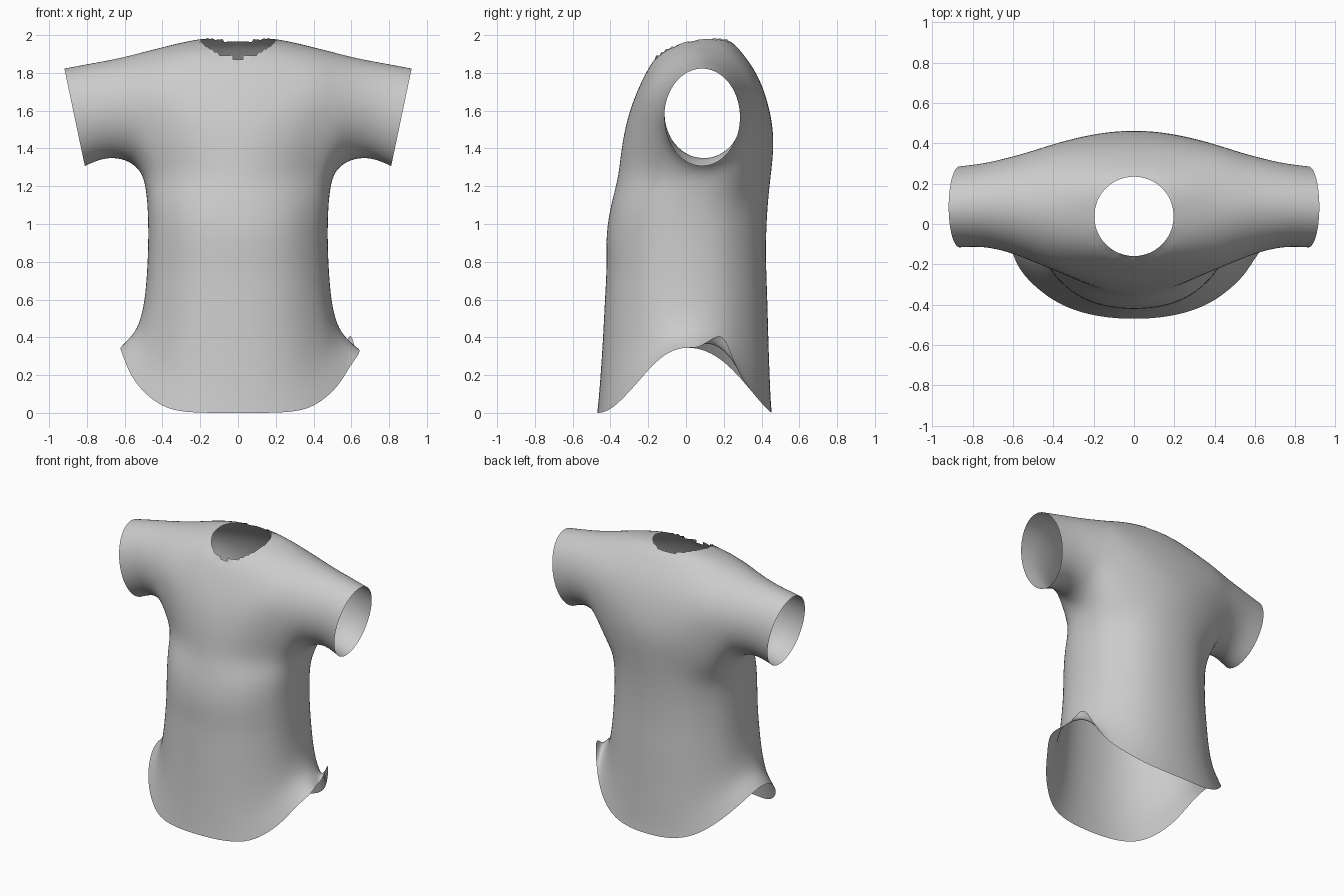
import bpy, bmesh, math

cube = bpy.data.objects.get("Cube")
if cube:
    bpy.data.objects.remove(cube, do_unlink=True)

COLS, SIDE, ARCH = 9, 5, 15      # front/back columns, side points, points over the shoulder
EDGE = 0.86                      # share of the half width covered by the columns
POWER = 2.25                     # squareness of the torso section
ARM_X = 0.42                     # where the sleeve joins the yoke
cols = [-1 + 2 * i / (COLS - 1) for i in range(COLS)]
bm = bmesh.new()


def oval(v):
    return max(0.0, 1 - abs(v) ** POWER) ** (1 / POWER)


def bridge(a, b, closed=True):
    n = len(a)
    for i in range(n if closed else n - 1):
        k = (i + 1) % n
        bm.faces.new((a[i], a[k], b[k], b[i]))


def section():
    """Unit torso section: front, left side, back, right side."""
    v0 = oval(EDGE)
    sides = [v0 * (-1 + 2 * (k + 1) / (SIDE + 1)) for k in range(SIDE)]
    pts = [(c * EDGE, -oval(c * EDGE)) for c in cols]
    pts += [(oval(v), v) for v in sides]
    return pts + [(-x, -y) for x, y in pts]


def torso_ring(z_of, hx, front, back):
    return [bm.verts.new((u * hx, v * (back if v > 0 else front), z_of(u, v)))
            for u, v in section()]


def hem_height(u, v):
    return 0.35 * abs(u) ** (6 if v < 0 else 3.2)


# Yoke: arches running from chest over the shoulder to the back
middle = [(-.36, 1.25), (-.345, 1.4), (-.315, 1.55), (-.27, 1.68), (-.215, 1.8),
          (-.155, 1.9), (-.06, 1.965), (.08, 1.995), (.22, 2.0), (.305, 1.9),
          (.375, 1.8), (.425, 1.68), (.46, 1.53), (.467, 1.4), (.45, 1.25)]
arches = []
for c in cols:
    w = c * c
    arch = []
    for j, (y, z) in enumerate(middle):
        a = math.radians(216 - 18 * j)
        s = math.sin(a)
        arm_y = 0.085 + 0.31 * math.cos(a)
        arm_z = 1.6 + (0.335 if s > 0 else 0.595) * s
        arch.append(bm.verts.new((c * ARM_X, y + (arm_y - y) * w, z + (arm_z - z) * w)))
    arches.append(arch)
for a, b in zip(arches, arches[1:]):
    bridge(a, b, closed=False)


# Armpits: short arcs closing each armhole below, listed back to front
def armpit(arch, side):
    y0, y1 = arch[-1].co.y, arch[0].co.y
    pts = []
    for k in range(SIDE):
        t = (k + 1) / (SIDE + 1)
        bulge = math.sqrt(1 - (2 * t - 1) ** 2)
        pts.append(bm.verts.new((side * (ARM_X + 0.078 * bulge), y0 + (y1 - y0) * t, 1.25)))
    return pts


pit_right, pit_left = armpit(arches[0], -1), armpit(arches[-1], 1)

# Torso: rings from the armpits to the flared, curved hem
rings = [[a[0] for a in arches] + pit_left[::-1] + [a[-1] for a in arches[::-1]] + pit_right]
for z, hx, front, back in ((1.12, .48, .395, .435), (.95, .475, .427, .425),
                           (.78, .48, .42, .425), (.62, .492, .43, .432)):
    rings.append(torso_ring(lambda u, v: z, hx, front, back))
for t, hx, front, back in ((.6, .512, .442, .438), (.3, .545, .455, .445), (.1, .6, .465, .45),
                           (0, .625, .472, .456)):
    rings.append(torso_ring(lambda u, v: hem_height(u, v) * (1 - t) + .62 * t, hx, front, back))
for a, b in zip(rings, rings[1:]):
    bridge(a, b)

# Crumpled corner on the left side of the hem
spike, corner = rings[-1][COLS + SIDE - 1], rings[-1][COLS + 1]
spike.co.z += 0.17
spike.co.y = 0.2
corner.co.x += 0.04

# Sleeves: tilted oval rings from armhole to cuff
for side, arch, pit in ((-1, arches[0], pit_right), (1, arches[-1], pit_left)):
    last = arch + pit
    for x, tilt, yc, hy, zc, hz in ((.53, -.01, .09, .268, 1.607, .303),
                                    (.62, .01, .095, .238, 1.612, .268),
                                    (.74, .03, .095, .208, 1.602, .253),
                                    (.865, .055, .085, .204, 1.565, .262)):
        ring = []
        for j in range(ARCH + SIDE):
            a = math.radians(216 - 18 * j)
            ring.append(bm.verts.new((side * (x + tilt * math.sin(a)),
                                      yc + hy * math.cos(a), zc + hz * math.sin(a))))
        bridge(last, ring)
        last = ring

bmesh.ops.recalc_face_normals(bm, faces=bm.faces)
mesh = bpy.data.meshes.new("shirt")
bm.to_mesh(mesh)
bm.free()
shirt = bpy.data.objects.new("shirt", mesh)
bpy.context.collection.objects.link(shirt)
bpy.ops.object.select_all(action="DESELECT")
shirt.select_set(True)
bpy.context.view_layer.objects.active = shirt
smooth = shirt.modifiers.new("smooth", "SUBSURF")
smooth.levels = 2
bpy.ops.object.modifier_apply(modifier=smooth.name)

# Neck opening: remove a round patch and pull its rim onto a circle
NECK_Y, NECK_R = 0.038, 0.197
bm = bmesh.new()
bm.from_mesh(mesh)


def in_neck(p):
    return p.z > 1.7 and math.hypot(p.x, p.y - NECK_Y) < NECK_R


bmesh.ops.delete(bm, geom=[f for f in bm.faces if in_neck(f.calc_center_median())],
                 context="FACES")
for v in bm.verts:
    if v.is_boundary and v.co.z > 1.7 and abs(v.co.x) < 0.3:
        r = math.hypot(v.co.x, v.co.y - NECK_Y)
        v.co.x *= NECK_R / r
        v.co.y = NECK_Y + (v.co.y - NECK_Y) * NECK_R / r
bm.to_mesh(mesh)
bm.free()

# Cloth colour
cloth = bpy.data.materials.new("grey_cloth")
cloth.use_nodes = True
cloth.diffuse_color = (0.6, 0.6, 0.6, 1)
cloth.node_tree.nodes["Principled BSDF"].inputs["Base Color"].default_value = (0.6, 0.6, 0.6, 1)
mesh.materials.append(cloth)
bpy.ops.object.shade_smooth_by_angle(angle=math.radians(60))
